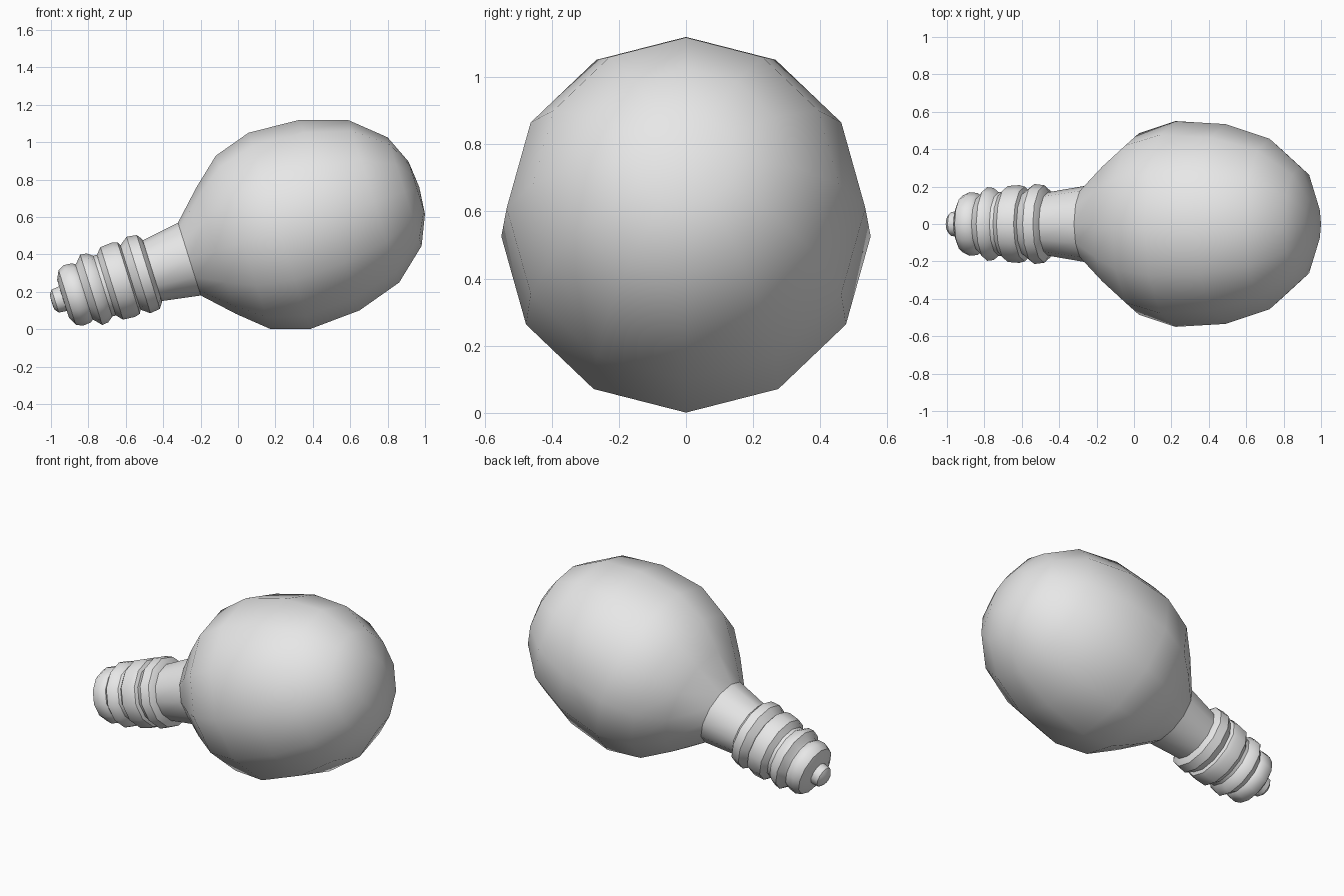
import bpy, bmesh, math
from mathutils import Matrix, Vector

cube = bpy.data.objects.get("Cube")
if cube:
    bpy.data.objects.remove(cube, do_unlink=True)

SIDES = 12
TILT = math.radians(17.4)
NECK = Vector((-0.26, 0, 0.375))   # centre of the joint between bulb and neck

grey = bpy.data.materials.new("plain grey")
grey.use_nodes = True
colour = (0.8, 0.8, 0.8, 1)
grey.diffuse_color = colour
grey.node_tree.nodes["Principled BSDF"].inputs["Base Color"].default_value = colour

# Local x is the lamp axis, lifted toward +x
place = Matrix.Translation(NECK) @ Matrix.Rotation(-TILT, 4, 'Y')


def lathe(name, profile, smooth_angle=35):
    """Turn (distance along axis, radius) points around the tilted axis."""
    bm = bmesh.new()
    rings = []
    for t, r in profile:
        if r == 0:
            rings.append([bm.verts.new((t, 0, 0))])
        else:
            angles = [2 * math.pi * i / SIDES for i in range(SIDES)]
            rings.append([bm.verts.new((t, r * math.sin(a), r * math.cos(a))) for a in angles])
    for a, b in zip(rings, rings[1:]):
        for i in range(SIDES):
            j = (i + 1) % SIDES
            corners = [a[i % len(a)], a[j % len(a)], b[j % len(b)], b[i % len(b)]]
            bm.faces.new(list(dict.fromkeys(corners)))
    bmesh.ops.recalc_face_normals(bm, faces=bm.faces)
    bm.transform(place)
    mesh = bpy.data.meshes.new(name)
    bm.to_mesh(mesh)
    bm.free()
    obj = bpy.data.objects.new(name, mesh)
    bpy.context.collection.objects.link(obj)
    mesh.materials.append(grey)
    bpy.ops.object.select_all(action='DESELECT')
    obj.select_set(True)
    bpy.context.view_layer.objects.active = obj
    bpy.ops.object.shade_smooth_by_angle(angle=math.radians(smooth_angle))
    return obj


# Glass envelope with its flared neck
lathe("glass_bulb", [
    (-0.22, 0.168), (0, 0.204), (0.15, 0.354), (0.30, 0.485), (0.504, 0.55),
    (0.786, 0.534), (1.033, 0.455), (1.206, 0.304), (1.274, 0.147), (1.288, 0)])

# Ridged screw cap
lathe("screw_cap", [
    (-0.205, 0.16), (-0.21, 0.178), (-0.23, 0.207), (-0.285, 0.214), (-0.32, 0.188),
    (-0.33, 0.18), (-0.34, 0.2), (-0.37, 0.208), (-0.435, 0.203), (-0.465, 0.17),
    (-0.485, 0.17), (-0.515, 0.193), (-0.55, 0.197), (-0.58, 0.163), (-0.59, 0.155),
    (-0.605, 0.166), (-0.65, 0.17), (-0.685, 0.153), (-0.708, 0.105), (-0.71, 0)])

# Round end contact
lathe("end_contact", [(-0.70, 0.07), (-0.752, 0.064), (-0.77, 0.04), (-0.772, 0)])
